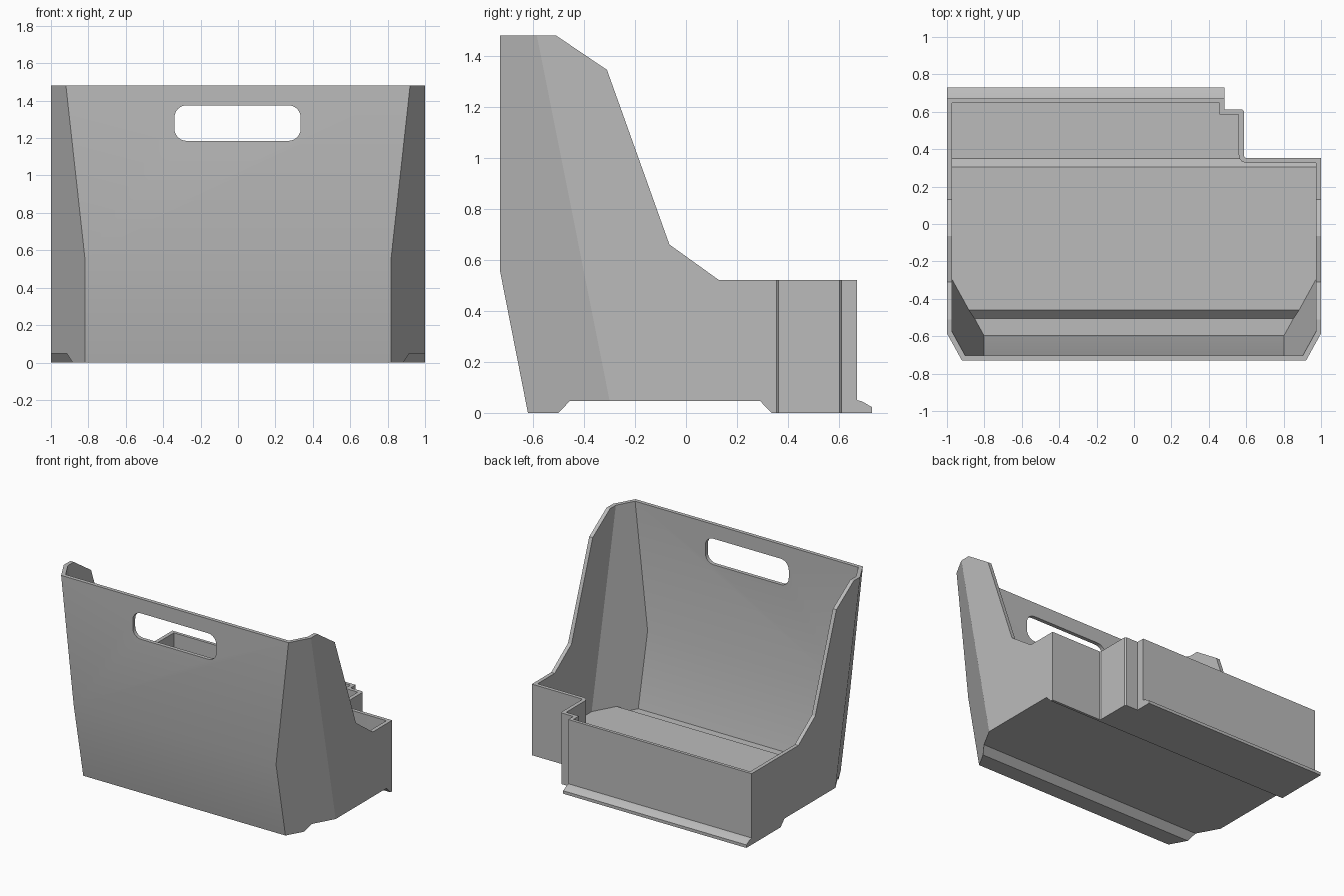
import bpy, bmesh, math
from mathutils import Vector

cube = bpy.data.objects.get("Cube")
if cube:
    bpy.data.objects.remove(cube, do_unlink=True)

grey = bpy.data.materials.new("plain grey")
grey.use_nodes = True
grey.diffuse_color = (0.5, 0.5, 0.5, 1)
grey.node_tree.nodes["Principled BSDF"].inputs["Base Color"].default_value = (0.5, 0.5, 0.5, 1)


def prism(name, points, axis, start, end, wall=None):
    """Extrude a 2D outline along an axis; wall trims both front corners, set in by that depth."""
    place = {"x": lambda a, b: (start, a, b),
             "y": lambda a, b: (a, start, b),
             "z": lambda a, b: (a, b, start)}[axis]
    bm = bmesh.new()
    face = bm.faces.new([bm.verts.new(place(*p)) for p in points])
    extruded = bmesh.ops.extrude_face_region(bm, geom=[face])["geom"]
    shift = Vector([end - start if axis == a else 0 for a in "xyz"])
    bmesh.ops.translate(bm, vec=shift,
                        verts=[v for v in extruded if isinstance(v, bmesh.types.BMVert)])
    if wall is not None:
        for side in (1, -1):
            # Sloping corner plane that widens towards the floor
            p = Vector((side, -0.585, 1.48))
            q = Vector((side * 0.92, -0.73, 1.48))
            r = Vector((side, -0.30, 0.05))
            n = (q - p).cross(r - p).normalized()
            if n.x * side < 0:
                n = -n
            cut = bmesh.ops.bisect_plane(bm, geom=bm.verts[:] + bm.edges[:] + bm.faces[:],
                                         plane_co=p - n * wall, plane_no=n, clear_outer=True)
            rim = [e for e in cut["geom_cut"] if isinstance(e, bmesh.types.BMEdge)]
            bmesh.ops.edgenet_fill(bm, edges=rim)
    bmesh.ops.recalc_face_normals(bm, faces=bm.faces)
    mesh = bpy.data.meshes.new(name)
    bm.to_mesh(mesh)
    bm.free()
    mesh.materials.append(grey)
    obj = bpy.data.objects.new(name, mesh)
    bpy.context.collection.objects.link(obj)
    return obj


def subtract(body, cutter):
    mod = body.modifiers.new("cut", "BOOLEAN")
    mod.operation, mod.solver, mod.object = "DIFFERENCE", "EXACT", cutter
    bpy.context.view_layer.objects.active = body
    bpy.ops.object.modifier_apply(modifier=mod.name)
    bpy.data.objects.remove(cutter, do_unlink=True)


# Outer body: side profile with stepped underside and rear lip
bin_body = prism("bin_body", [
    (-0.73, 1.48), (-0.51, 1.48), (-0.31, 1.345), (-0.065, 0.66), (0.13, 0.52),
    (0.67, 0.52), (0.67, 0.05), (0.69, 0.045), (0.73, 0.022), (0.73, 0),
    (0.335, 0), (0.29, 0.047), (-0.455, 0.047), (-0.5, 0), (-0.62, 0), (-0.73, 0.56)],
    "x", -1, 1, wall=0)

# Stepped notch in the rear corner
notch = prism("notch", [
    (0.483, 1), (0.483, 0.612), (0.578, 0.612), (0.588, 0.602), (0.588, 0.362),
    (0.595, 0.354), (1.2, 0.354), (1.2, 1)], "z", -1, 2)
subtract(bin_body, notch)

# Cavity follows the walls, floor step and notch
cavity = prism("cavity", [
    (-0.702, 2), (0.647, 2), (0.647, 0.03), (0.35, 0.03), (0.305, 0.077),
    (-0.46, 0.077), (-0.505, 0.03), (-0.595, 0.03), (-0.702, 0.56)],
    "x", -0.972, 0.972, wall=0.028)
inner_notch = prism("inner_notch", [
    (0.457, 1), (0.457, 0.585), (0.56, 0.585), (0.56, 0.37), (0.565, 0.348),
    (0.578, 0.333), (0.6, 0.327), (1.2, 0.327), (1.2, 1)], "z", -1, 3)
subtract(cavity, inner_notch)
subtract(bin_body, cavity)

# Rounded handle slot through the tall wall
slot, radius = [], 0.065
for i, (cx, cz) in enumerate([(0.27, 1.31), (-0.275, 1.31), (-0.275, 1.25), (0.27, 1.25)]):
    for k in range(7):
        a = math.radians(90 * i + 15 * k)
        slot.append((cx + radius * math.cos(a), cz + radius * math.sin(a)))
subtract(bin_body, prism("handle_slot", slot, "y", -1, -0.6))

bpy.ops.object.select_all(action="DESELECT")
bin_body.select_set(True)
bpy.context.view_layer.objects.active = bin_body
bpy.ops.object.shade_smooth_by_angle(angle=math.radians(20))
